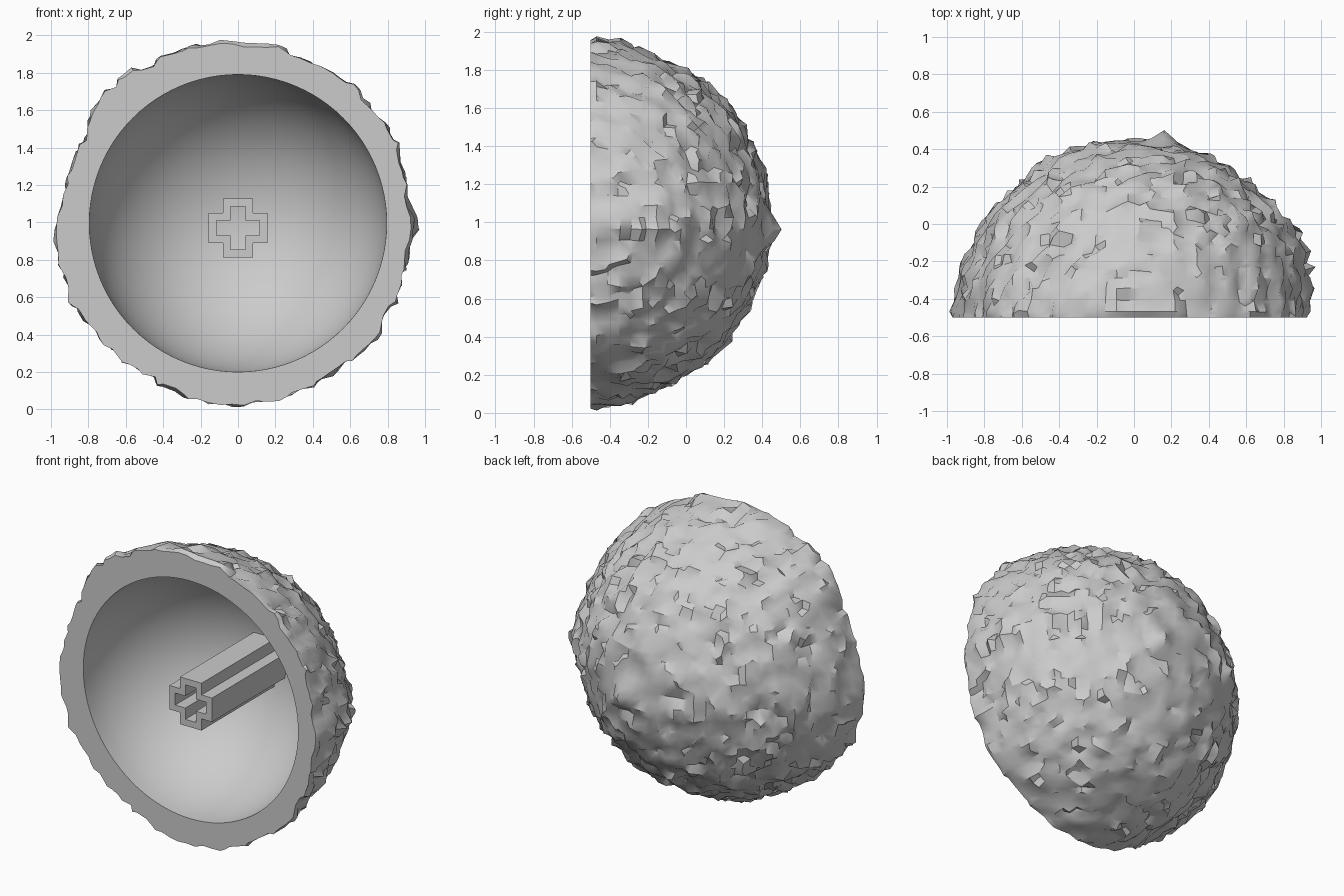
import bpy, bmesh, math, random
from mathutils import Vector, noise

random.seed(4)
CENTRE = Vector((0, -0.5, 0.995))
CAVITY = 0.795
ROCK = 0.94

if "Cube" in bpy.data.objects:
    bpy.data.objects.remove(bpy.data.objects["Cube"])

grey = bpy.data.materials.new("stone grey")
grey.use_nodes = True
grey.diffuse_color = (0.6, 0.6, 0.6, 1)
grey.node_tree.nodes["Principled BSDF"].inputs["Base Color"].default_value = (0.6, 0.6, 0.6, 1)


def finish(bm, name, angle, place=CENTRE):
    mesh = bpy.data.meshes.new(name)
    bm.to_mesh(mesh)
    bm.free()
    mesh.materials.append(grey)
    mesh.shade_smooth()
    mesh.set_sharp_from_angle(angle=math.radians(angle))
    obj = bpy.data.objects.new(name, mesh)
    bpy.context.collection.objects.link(obj)
    obj.location = place
    return obj


# Ball remeshed on an axis-aligned grid, so its facets run in steps
bm = bmesh.new()
bmesh.ops.create_icosphere(bm, subdivisions=5, radius=ROCK)
ball = finish(bm, "ball_helper", 30)
remesh = ball.modifiers.new("grid", "REMESH")
remesh.mode = "VOXEL"
remesh.voxel_size = 0.06
bpy.context.view_layer.update()
bm = bmesh.new()
bm.from_object(ball, bpy.context.evaluated_depsgraph_get())
bpy.data.objects.remove(ball)

# Broad swells and dents: direction, height, width
SWELLS = [((-0.7, 0, 0.72), 0.05, 0.25), ((-0.36, 0, 0.94), 0.035, 0.2),
          ((-1, 0, -0.25), 0.045, 0.3), ((-0.8, 0, -0.6), 0.02, 0.25),
          ((0, 0.1, 1), 0.025, 0.2), ((0, 0, -1), 0.03, 0.3),
          ((-0.4, 0.9, 0), 0.02, 0.2), ((0.9, 0.4, 0), 0.03, 0.2),
          ((1, 0, 0.2), -0.025, 0.2), ((1, 0, -0.2), -0.025, 0.2),
          ((0.17, 0.98, -0.04), 0.06, 0.07), ((1, 0.15, 0), 0.055, 0.06)]
for v in bm.verts:
    d = v.co.normalized()
    r = ROCK + 0.008 * noise.noise(d * 4) + 0.03 * noise.noise(d * 11)
    r += random.uniform(-0.02, 0.02)
    for way, height, width in SWELLS:
        gap = (d - Vector(way).normalized()).length
        r += height * math.exp(-(gap / width) ** 2)
    # Toothed ridge on the left flank
    if d.x > 0.83 and abs(d.z + 0.015) < 0.035:
        r += random.uniform(0, 0.045)
    v.co = d * r

# Flat front cut
bmesh.ops.bisect_plane(bm, geom=bm.verts[:] + bm.edges[:] + bm.faces[:], dist=1e-5,
                       plane_co=(0, 0, 0), plane_no=(0, -1, 0), clear_outer=True)

# Smooth bowl spun from a quarter arc
arc = [bm.verts.new((CAVITY * math.cos(a), CAVITY * math.sin(a), 0))
       for a in (math.pi / 2 * i / 24 for i in range(25))]
edges = [bm.edges.new(pair) for pair in zip(arc, arc[1:])]
bmesh.ops.spin(bm, geom=arc + edges, cent=(0, 0, 0), axis=(0, 1, 0),
               angle=math.tau, steps=96, use_merge=True)
bmesh.ops.remove_doubles(bm, verts=[v for v in bm.verts if v.co.length < CAVITY + 0.01], dist=1e-4)

# Flat rim joining the rough edge to the bowl
loops = [e for e in bm.edges if e.is_boundary and all(abs(v.co.y) < 1e-3 for v in e.verts)]
bmesh.ops.triangle_fill(bm, edges=loops, use_beauty=True, normal=(0, -1, 0))
bmesh.ops.recalc_face_normals(bm, faces=bm.faces)
finish(bm, "rock_shell", 35)


# Hollow cross-shaped post, flush with the rim and running into the bowl
def cross(bm, reach, half, y):
    corner = [(reach, -half), (reach, half), (half, half)]
    points = []
    for _ in range(4):
        points += corner
        corner = [(-z, x) for x, z in corner]
    return [bm.verts.new((x, y, z)) for x, z in points]


bm = bmesh.new()
back = CAVITY + 0.01
rings = [cross(bm, 0.115, 0.04, back), cross(bm, 0.115, 0.04, 0),
         cross(bm, 0.158, 0.08, 0), cross(bm, 0.158, 0.08, back)]
for one, two in zip(rings, rings[1:] + rings[:1]):
    for i in range(12):
        j = (i + 1) % 12
        bm.faces.new((one[i], one[j], two[j], two[i]))
bmesh.ops.recalc_face_normals(bm, faces=bm.faces)
finish(bm, "cross_post", 30, CENTRE - Vector((0, 0, 0.025)))
